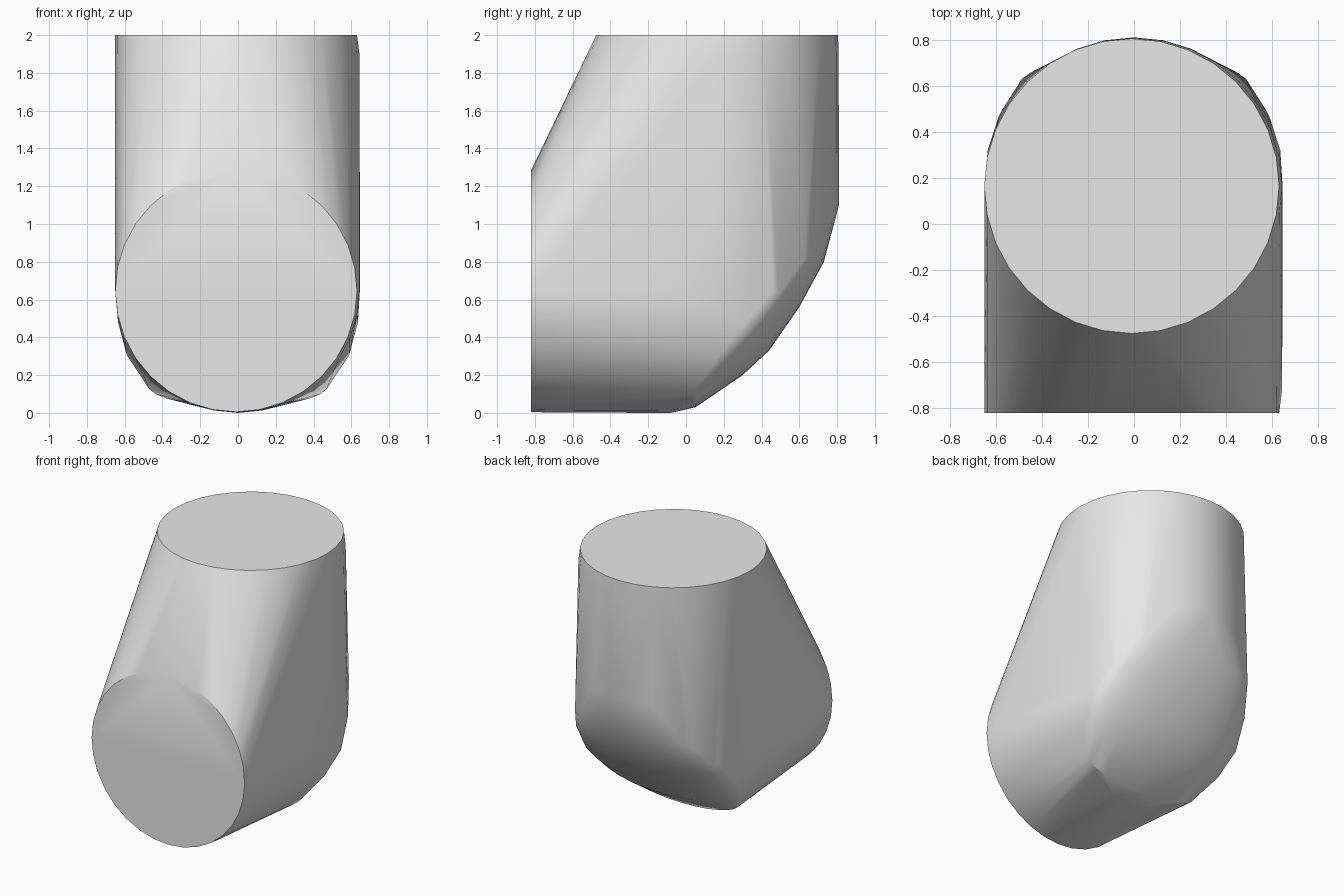
import bpy
import bmesh
import math

cube = bpy.data.objects.get("Cube")
if cube:
    bpy.data.objects.remove(cube, do_unlink=True)

# Plain grey material
grey = bpy.data.materials.new("light grey")
grey.use_nodes = True
colour = (0.8, 0.8, 0.8, 1.0)
grey.diffuse_color = colour
grey.node_tree.nodes["Principled BSDF"].inputs["Base Color"].default_value = colour

SIDES = 32
bm = bmesh.new()


def ring(place, radius, shift=0.0):
    """Add a circle of points; place maps (x, offset) to a position."""
    for i in range(SIDES):
        a = 2 * math.pi * i / SIDES
        bm.verts.new(place(shift + radius * math.cos(a), radius * math.sin(a)))


def upright(z):
    return lambda x, o: (x, 0.165 + o, z)


def level(y):
    return lambda x, o: (x, y, 0.645 + o)


# Flat pipe ends, and the slightly wider pipe behind each of them
ring(upright(2.0), 0.64, -0.01)
ring(upright(1.9), 0.643)
ring(upright(1.1), 0.645)
ring(level(-0.82), 0.64, -0.01)
ring(level(-0.72), 0.643)
ring(level(-0.08), 0.645)

# Rounded cap of the bend: outline (y, z), crease (y, z), half width at the crease
sections = [
    ((0.05, 0.03), (0.05, 0.15), 0.48),
    ((0.30, 0.20), (0.18, 0.31), 0.59),
    ((0.44, 0.33), (0.32, 0.48), 0.635),
    ((0.60, 0.56), (0.46, 0.65), 0.59),
    ((0.73, 0.80), (0.60, 0.82), 0.50),
]
STEPS = 14
for (py, pz), (cy, cz), w in sections:
    for i in range(STEPS + 1):
        a = math.pi * (i / STEPS - 0.5)
        t = math.cos(a)
        bm.verts.new((w * math.sin(a), cy + (py - cy) * t, cz + (pz - cz) * t))

# Wrap the rings in one closed convex skin
hull = bmesh.ops.convex_hull(bm, input=bm.verts[:])
loose = {v for v in hull["geom_interior"] + hull["geom_unused"]
         if isinstance(v, bmesh.types.BMVert) and v.is_valid and not v.link_faces}
bmesh.ops.delete(bm, geom=list(loose), context="VERTS")
bmesh.ops.dissolve_limit(bm, angle_limit=math.radians(0.3),
                         verts=bm.verts[:], edges=bm.edges[:])
bmesh.ops.recalc_face_normals(bm, faces=bm.faces[:])

mesh = bpy.data.meshes.new("pipe_elbow")
bm.to_mesh(mesh)
bm.free()
mesh.materials.append(grey)
elbow = bpy.data.objects.new("pipe_elbow", mesh)
bpy.context.collection.objects.link(elbow)

# Smooth sides with crisp end rims
bpy.ops.object.select_all(action="DESELECT")
elbow.select_set(True)
bpy.context.view_layer.objects.active = elbow
bpy.ops.object.shade_smooth_by_angle(angle=math.radians(30))
